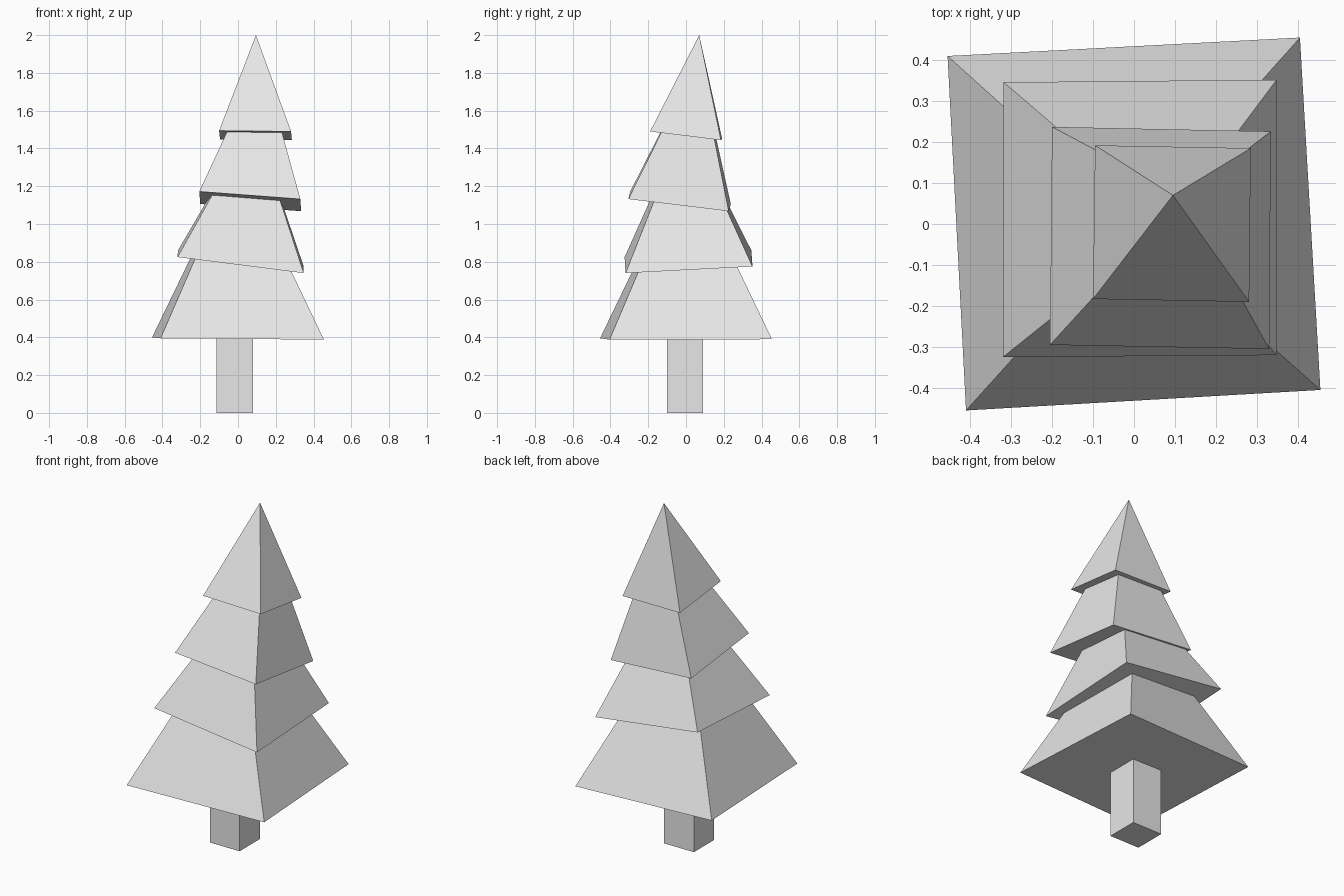
import bpy, bmesh
from mathutils import Vector

cube = bpy.data.objects.get("Cube")
if cube:
    bpy.data.objects.remove(cube, do_unlink=True)

# Single plain grey
grey = bpy.data.materials.new("plain_grey")
grey.use_nodes = True
colour = (0.8, 0.8, 0.8, 1)
grey.diffuse_color = colour
grey.node_tree.nodes["Principled BSDF"].inputs["Base Color"].default_value = colour


def finish(name, bm):
    bmesh.ops.recalc_face_normals(bm, faces=bm.faces)
    mesh = bpy.data.meshes.new(name)
    bm.to_mesh(mesh)
    bm.free()
    mesh.materials.append(grey)
    bpy.context.collection.objects.link(bpy.data.objects.new(name, mesh))


def tier(name, corners, apex, cut=1.0):
    """Leaning four-sided pyramid; cut < 1 leaves a flat top hidden in the next tier."""
    bm = bmesh.new()
    apex = Vector(apex)
    base = [bm.verts.new(c) for c in corners]
    bm.faces.new(base)
    if cut < 1:
        top = [bm.verts.new(v.co.lerp(apex, cut)) for v in base]
        bm.faces.new(top)
    else:
        top = [bm.verts.new(apex)] * 4
    for i in range(4):
        j = (i + 1) % 4
        side = [base[i], base[j], top[j]]
        if cut < 1:
            side.append(top[i])
        bm.faces.new(side)
    finish(name, bm)


# Foliage: corners run front left, front right, back right, back left as seen from the front
tier("foliage_bottom",
     [(-0.41, -0.455, 0.395), (0.455, -0.405, 0.388), (0.405, 0.455, 0.39), (-0.455, 0.41, 0.40)],
     (0, 0, 1.34), 0.55)
tier("foliage_lower",
     [(-0.32, -0.325, 0.825), (0.348, -0.32, 0.74), (0.348, 0.352, 0.775), (-0.318, 0.346, 0.86)],
     (0.085, 0, 1.55), 0.55)
tier("foliage_upper",
     [(-0.205, -0.295, 1.172), (0.33, -0.305, 1.132), (0.334, 0.226, 1.068), (-0.2, 0.237, 1.106)],
     (0.124, 0.065, 1.88), 0.55)
tier("foliage_top",
     [(-0.1, -0.183, 1.494), (0.281, -0.19, 1.49), (0.285, 0.185, 1.444), (-0.095, 0.192, 1.448)],
     (0.095, 0.07, 2.0))

# Square trunk reaching into the bottom tier
bm = bmesh.new()
bmesh.ops.create_cube(bm, size=1)
bmesh.ops.scale(bm, vec=(0.195, 0.19, 0.42), verts=bm.verts)
bmesh.ops.translate(bm, vec=(-0.017, -0.005, 0.21), verts=bm.verts)
finish("trunk", bm)
